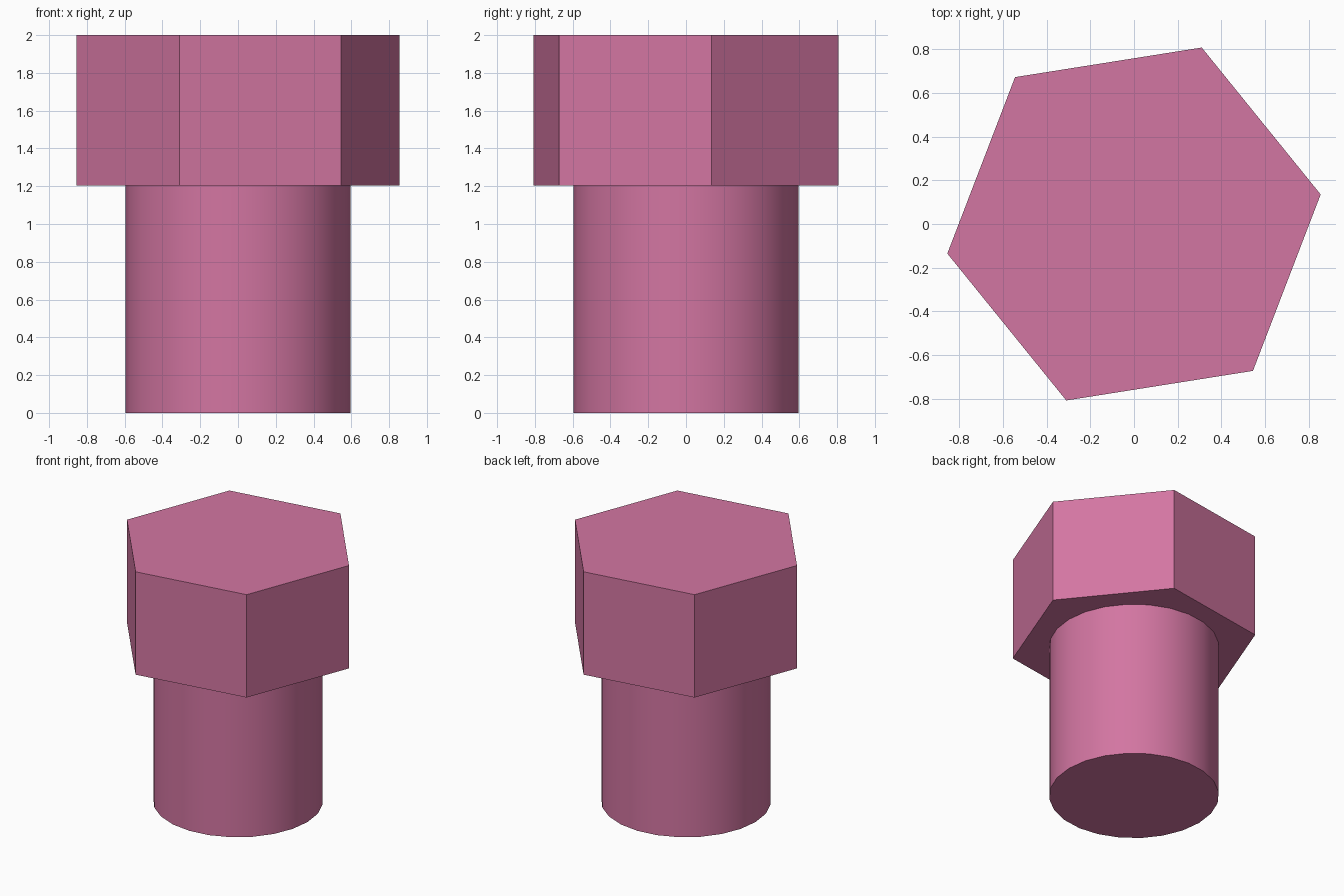
import bpy
from math import radians

default = bpy.data.objects.get("Cube")
if default:
    bpy.data.objects.remove(default, do_unlink=True)

pink = bpy.data.materials.new("rose_pink")
pink.use_nodes = True
color = (0.65, 0.18, 0.36, 1)
pink.diffuse_color = color
pink.node_tree.nodes["Principled BSDF"].inputs["Base Color"].default_value = color


def prism(name, sides, radius, bottom, top, turn=0):
    """Upright prism with its first corner turned away from +x."""
    bpy.ops.mesh.primitive_cylinder_add(
        vertices=sides, radius=radius, depth=top - bottom,
        location=(0, 0, (bottom + top) / 2), rotation=(0, 0, radians(turn)))
    obj = bpy.context.object
    obj.name = name
    obj.data.materials.append(pink)
    return obj


# Round shank, smooth around the side with sharp rims
prism("bolt_shank", 24, 0.595, 0, 1.205)
bpy.ops.object.shade_smooth_by_angle(angle=radians(30))

# Flat-sided hexagonal head (primitive starts its corners on +y)
prism("hex_head", 6, 0.865, 1.205, 2, turn=-21)
